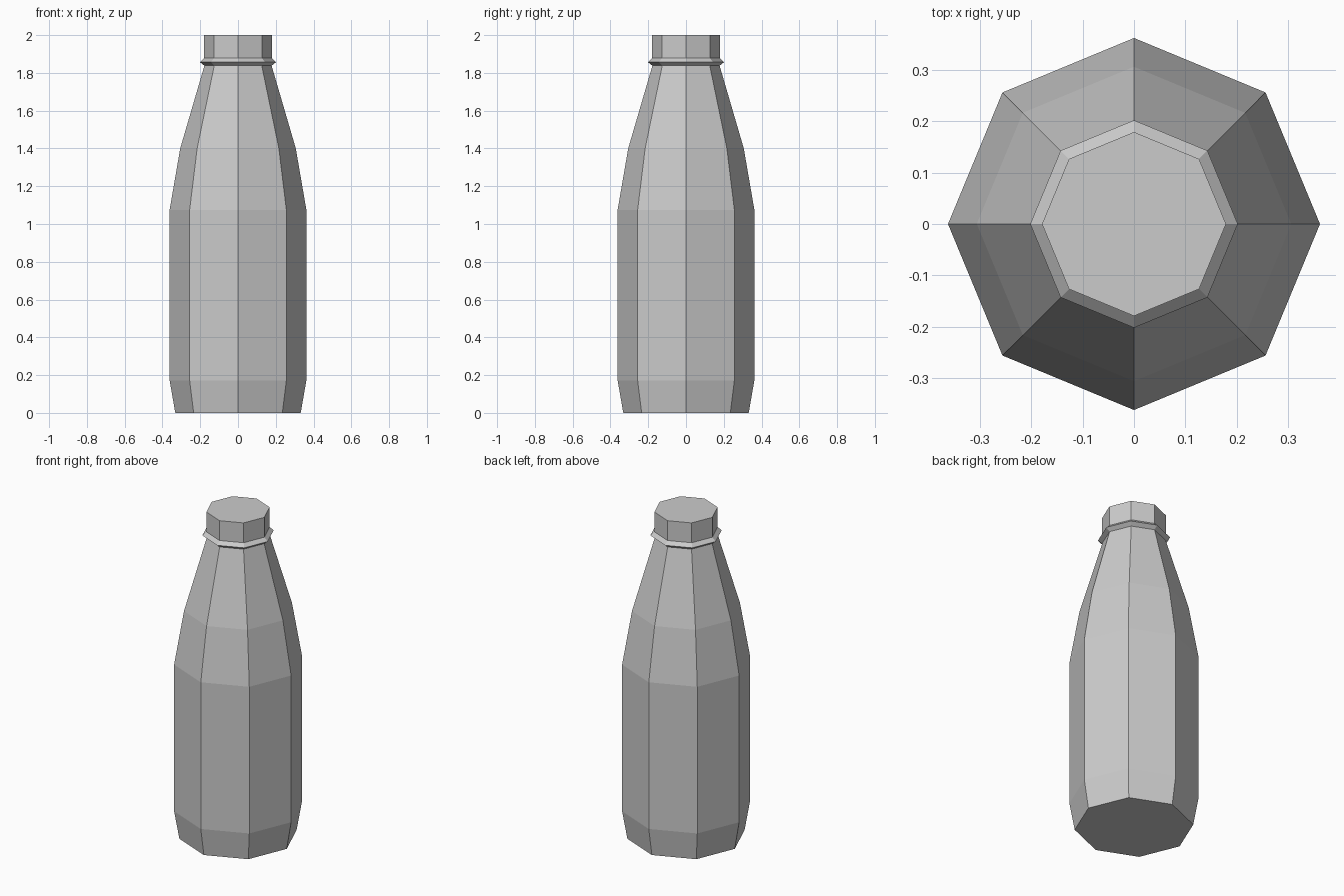
import bpy, bmesh
from math import cos, sin, pi

if "Cube" in bpy.data.objects:
    bpy.data.objects.remove(bpy.data.objects["Cube"])

SIDES = 8


def lathe(name, profile, close_bottom=False, close_top=False):
    """Turn a (radius, height) profile into a flat-sided octagonal shell."""
    bm = bmesh.new()
    rings = [[bm.verts.new((r * cos(2 * pi * i / SIDES),
                            r * sin(2 * pi * i / SIDES), z))
              for i in range(SIDES)] for r, z in profile]
    for low, high in zip(rings, rings[1:]):
        for i in range(SIDES):
            j = (i + 1) % SIDES
            bm.faces.new((low[i], low[j], high[j], high[i]))
    if close_bottom:
        bm.faces.new(rings[0][::-1])
    if close_top:
        bm.faces.new(rings[-1])
    mesh = bpy.data.meshes.new(name)
    bm.to_mesh(mesh)
    bm.free()
    obj = bpy.data.objects.new(name, mesh)
    bpy.context.collection.objects.link(obj)
    return obj


# Bottle body: tapered foot, straight wall, shoulder and neck
lathe("bottle_body", [(0.332, 0), (0.362, 0.172), (0.362, 1.075),
                      (0.306, 1.4), (0.178, 1.838)], close_bottom=True)

# Ridged collar between neck and cap
lathe("neck_collar", [(0.178, 1.838), (0.202, 1.857), (0.179, 1.878)])

# Cap
lathe("cap", [(0.179, 1.878), (0.179, 2.0)], close_top=True)
